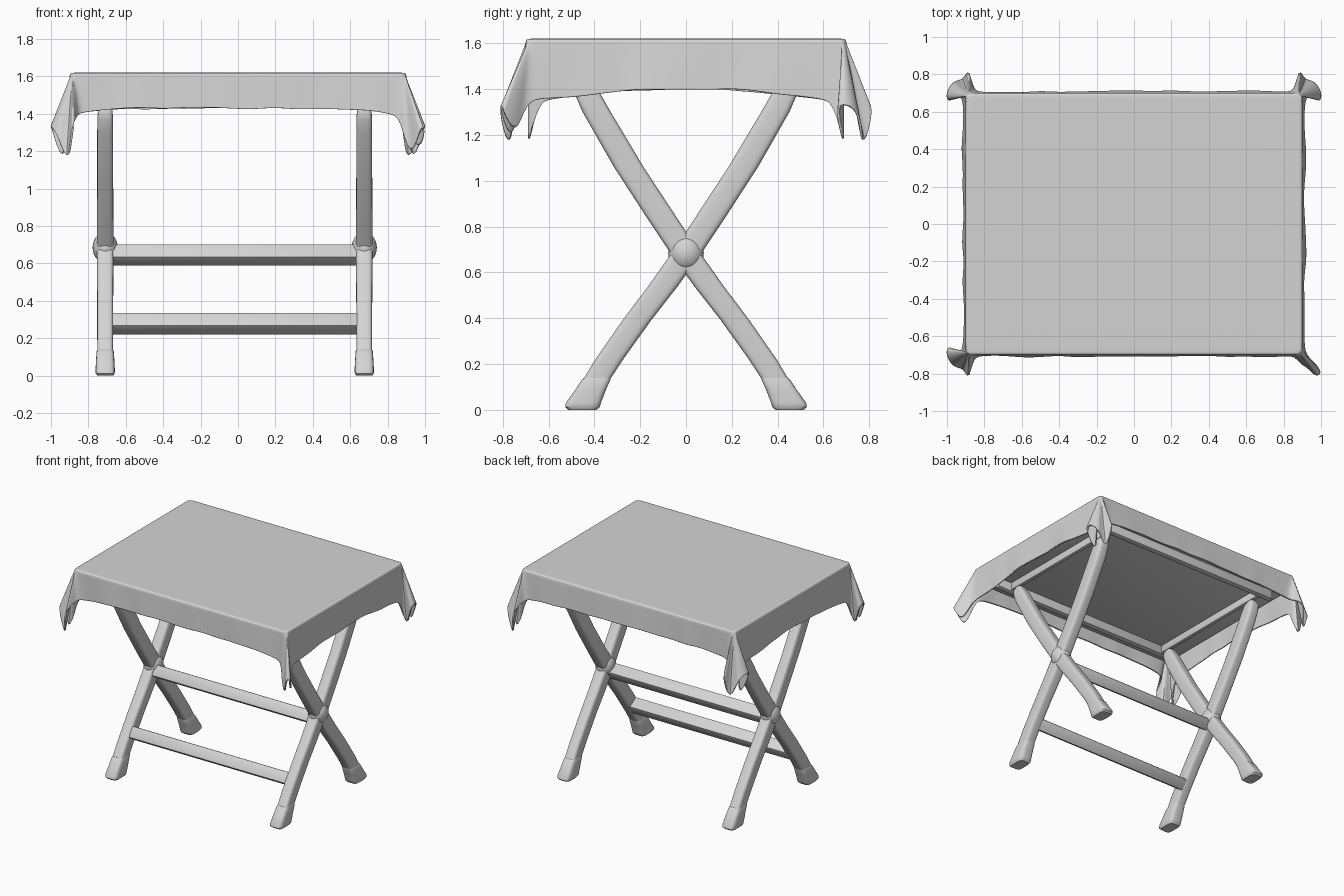
import bpy, bmesh, math, random
from mathutils import Vector, Matrix

random.seed(4)
if "Cube" in bpy.data.objects:
    bpy.data.objects.remove(bpy.data.objects["Cube"])

grey = bpy.data.materials.new("light_grey")
grey.use_nodes = True
grey.diffuse_color = (0.66, 0.66, 0.66, 1)
grey.node_tree.nodes["Principled BSDF"].inputs["Base Color"].default_value = (0.66, 0.66, 0.66, 1)


def finish(name, bm, angle=40):
    mesh = bpy.data.meshes.new(name)
    bm.to_mesh(mesh)
    bm.free()
    mesh.materials.append(grey)
    ob = bpy.data.objects.new(name, mesh)
    bpy.context.collection.objects.link(ob)
    bpy.ops.object.select_all(action="DESELECT")
    ob.select_set(True)
    bpy.context.view_layer.objects.active = ob
    bpy.ops.object.shade_smooth_by_angle(angle=math.radians(angle))
    return ob


def skin(bm, rings):
    """Join closed rings of vertices from first to last."""
    for a, b in zip(rings, rings[1:]):
        for i in range(len(a)):
            j = (i + 1) % len(a)
            bm.faces.new((a[i], b[i], b[j], a[j]))


def loft(name, x, side, stations, sides=20):
    """Stack rounded-box sections given as (y, z, half width, half depth)."""
    bm = bmesh.new()
    rings = []
    for y, z, hx, hy in stations:
        ring = []
        for i in range(sides):
            a = math.tau * (i + 0.5) / sides
            c, s = math.cos(a), math.sin(a)
            ring.append(bm.verts.new((x + hx * math.copysign(abs(c) ** 0.45, c),
                                      side * (y + hy * math.copysign(abs(s) ** 0.45, s)), z)))
        rings.append(ring)
    skin(bm, rings)
    bm.faces.new(rings[0])
    bm.faces.new(rings[-1])
    bmesh.ops.recalc_face_normals(bm, faces=bm.faces)
    return finish(name, bm)


def box(name, centre, size, tilt=0, bevel=0.007):
    bm = bmesh.new()
    bmesh.ops.create_cube(bm, size=1)
    bmesh.ops.scale(bm, vec=size, verts=bm.verts)
    bmesh.ops.bevel(bm, geom=bm.edges[:], offset=bevel, segments=2, affect="EDGES", profile=0.5)
    bm.transform(Matrix.Translation(centre) @ Matrix.Rotation(tilt, 4, "X"))
    return finish(name, bm)


# Crossed legs with flared feet and round pivots
LEG = [(-0.41, 0.10, 0.042, 0.058), (-0.335, 0.22, 0.043, 0.061), (-0.215, 0.39, 0.043, 0.063),
       (-0.10, 0.54, 0.044, 0.065), (0, 0.68, 0.045, 0.066), (0.10, 0.83, 0.044, 0.066),
       (0.25, 1.06, 0.043, 0.065), (0.39, 1.30, 0.043, 0.062), (0.425, 1.37, 0.042, 0.057),
       (0.445, 1.42, 0.039, 0.046), (0.45, 1.45, 0.025, 0.025)]
FOOT = [(-0.452, 0.0, 0.043, 0.062), (-0.452, 0.012, 0.051, 0.076), (-0.448, 0.03, 0.052, 0.077),
        (-0.415, 0.09, 0.049, 0.067), (-0.393, 0.13, 0.046, 0.063), (-0.386, 0.14, 0.042, 0.058)]
LEG_X = {"right": -0.71, "left": 0.675}
for x_word, x in LEG_X.items():
    for sy, y_word in ((1, "front"), (-1, "back")):
        loft(f"{y_word}_{x_word}_leg", x, sy, LEG)
        loft(f"{y_word}_{x_word}_foot", x, sy, FOOT)
    bm = bmesh.new()
    bmesh.ops.create_uvsphere(bm, u_segments=24, v_segments=14, radius=0.082)
    bm.transform(Matrix.Translation((x, 0, 0.685)) @ Matrix.Diagonal((0.82, 0.95, 1, 1)))
    finish(f"{x_word}_pivot", bm)
    box(f"{x_word}_top_rail", (x, 0, 1.49), (0.03, 1.1, 0.06))

# Stretchers lie at the slope of the front legs
slope = math.radians(56)
middle = sum(LEG_X.values()) / 2
box("upper_stretcher", (middle, -0.02, 0.645), (1.34, 0.084, 0.088), slope)
box("lower_stretcher", (middle, -0.29, 0.278), (1.34, 0.084, 0.088), slope)

# Table top and the rails beneath it
box("table_top", (0, 0, 1.56), (1.775, 1.375, 0.085))
for y, word in ((-0.55, "front"), (0.55, "back")):
    box(f"{word}_top_rail", (0, y, 1.485), (1.6, 0.045, 0.07))

# Cloth: hem of each corner fold, from the long side round to the short side
HORN = [(0.82, 0.705, 1.41), (0.855, 0.715, 1.40), (0.875, 0.80, 1.36), (0.895, 0.82, 1.30),
        (0.91, 0.77, 1.12), (0.965, 0.77, 1.30), (1.01, 0.70, 1.34), (0.995, 0.64, 1.33),
        (0.93, 0.70, 1.11), (0.915, 0.645, 1.34), (0.912, 0.60, 1.355)]
FOLD = [(0.82, 0.705, 1.40), (0.86, 0.71, 1.38), (0.89, 0.75, 1.27), (0.93, 0.77, 1.17),
        (0.97, 0.82, 1.34), (1.01, 0.80, 1.33), (0.97, 0.74, 1.18), (0.915, 0.70, 1.35),
        (0.912, 0.62, 1.36)]
top_points, hem_points = [], []
for sx, sy, shape in ((1, -1, FOLD), (1, 1, HORN), (-1, 1, HORN), (-1, -1, HORN)):
    last = len(shape) - 1
    order = range(last + 1) if sx * sy < 0 else range(last, -1, -1)
    for k in order:
        u, v, z = shape[k]
        a = math.pi / 2 * (1 - k / last)
        tx, ty = 0.87 + 0.03 * math.cos(a), 0.67 + 0.03 * math.sin(a)
        if k == 0:
            tx = u
        if k == last:
            ty = v
        top_points.append(Vector((sx * tx, sy * ty, 1.605)))
        hem_points.append(Vector((sx * u, sy * v, z)))
    # gently wavy hem along the side that follows this corner
    short = sx * sy < 0
    count = 11 if short else 15
    for i in range(count):
        f = 2 * (i + 1) / (count + 1) - 1
        out = random.uniform(0.0, 0.02)
        wave = random.uniform(-0.006, 0.006)
        if short:
            top_points.append(Vector((sx * 0.90, sx * f * 0.6, 1.605)))
            hem_points.append(Vector((sx * (0.905 + out), sx * f * 0.6, 1.403 - 0.05 * f * f + wave)))
        else:
            top_points.append(Vector((-sy * f * 0.80, sy * 0.70, 1.605)))
            hem_points.append(Vector((-sy * f * 0.80, sy * (0.702 + out * 0.7), 1.43 - 0.02 * f ** 6 + wave)))

bm = bmesh.new()
rings = []
for inset, z in ((0.04, 1.62), (0.012, 1.62), (0.003, 1.616)):
    rings.append([bm.verts.new((p.x * (1 - inset / 0.9), p.y * (1 - inset / 0.7), z)) for p in top_points])
for t in (0, 0.12, 0.4, 0.7, 0.9, 1):
    rings.append([bm.verts.new(p.lerp(q, t)) for p, q in zip(top_points, hem_points)])
skin(bm, rings)
bm.faces.new(rings[0])
cloth = finish("tablecloth", bm, 60)
smooth = cloth.modifiers.new("smooth", "SUBSURF")
smooth.levels = smooth.render_levels = 2
thick = cloth.modifiers.new("thickness", "SOLIDIFY")
thick.thickness = 0.01
thick.offset = -1
